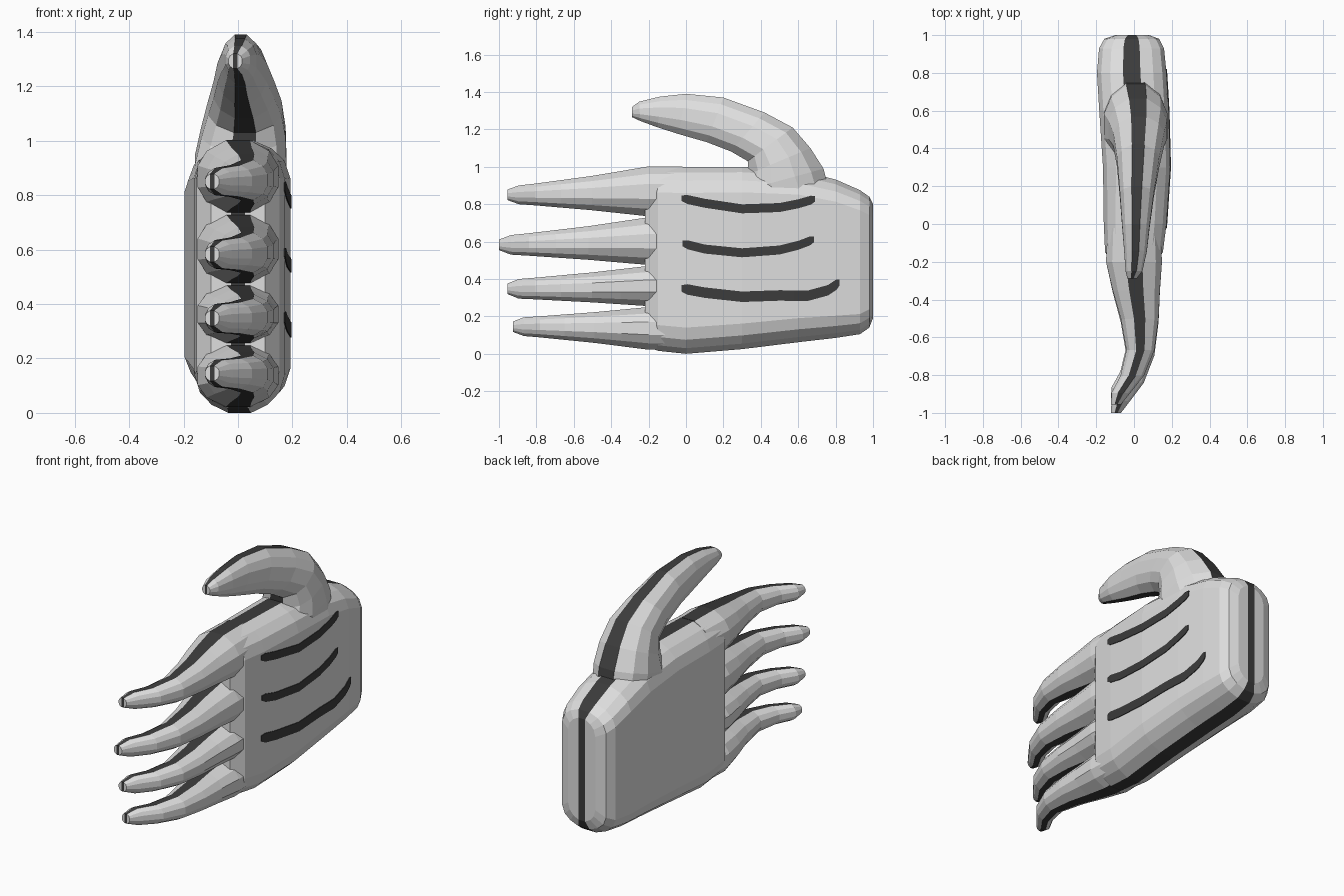
import bpy, bmesh
from mathutils import Vector

if "Cube" in bpy.data.objects:
    bpy.data.objects.remove(bpy.data.objects["Cube"])


def material(name, rgb):
    m = bpy.data.materials.new(name)
    m.diffuse_color = (*rgb, 1)
    m.use_nodes = True
    m.node_tree.nodes["Principled BSDF"].inputs["Base Color"].default_value = m.diffuse_color
    return m


WHITE = material("glove_white", (0.74, 0.74, 0.74))
DARK = material("seam_charcoal", (0.045, 0.045, 0.045))

# Half cross-sections: (fraction across thickness, fraction of edge height)
FLAT = [(-1, .72), (-.88, .85), (-.62, .94), (-.25, 1), (.25, 1), (.62, .94), (.88, .85), (1, .72)]
ROUND = [(-1, .3), (-.78, .7), (-.3, 1), (.3, 1), (.78, .7), (1, .3)]


def finish(name, bm, mats):
    bmesh.ops.recalc_face_normals(bm, faces=bm.faces)
    me = bpy.data.meshes.new(name)
    bm.to_mesh(me)
    bm.free()
    for m in mats:
        me.materials.append(m)
    ob = bpy.data.objects.new(name, me)
    bpy.context.collection.objects.link(ob)
    return ob


def loft(name, sections, profile):
    """Skin sections (centre x, half thickness, outer (y, z), inner (y, z));
    the middle column of the edge and caps is the dark seam."""
    bm = bmesh.new()
    n = len(profile)
    mid = n // 2 - 1
    rings = []
    for cx, hx, outer, inner in sections:
        o, i = Vector(outer), Vector(inner)
        c = (o + i) / 2
        ring = []
        for end, cols in ((o, profile), (i, profile[::-1])):
            for u, f in cols:
                p = c + (end - c) * f
                ring.append(bm.verts.new((cx + hx * u, p.x, p.y)))
        rings.append(ring)
    for a, b in zip(rings, rings[1:]):
        for k in range(2 * n):
            j = (k + 1) % (2 * n)
            face = bm.faces.new((a[k], a[j], b[j], b[k]))
            face.material_index = int(k in (mid, n + mid))
    for ring in (rings[0], rings[-1]):
        for k in range(n - 1):
            face = bm.faces.new((ring[k], ring[k + 1], ring[2 * n - 2 - k], ring[2 * n - 1 - k]))
            face.material_index = int(k == mid)
    return finish(name, bm, (WHITE, DARK))


# Palm: (y, centre x, half thickness, bottom z, top z)
PALM = [(1.0, -.01, .09, .19, .80), (.98, -.012, .145, .14, .84), (.93, -.013, .172, .105, .875),
        (.8, -.012, .184, .085, .932), (.6, 0, .184, .062, .98), (.3, .014, .178, .025, 1.0),
        (0, .006, .166, 0, 1.0), (-.15, 0, .153, .016, 1.0), (-.22, 0, .1, .04, .975)]
loft("palm", [(cx, hx, (y, t), (y, b)) for y, cx, hx, b, t in PALM], FLAT)

# Fingers: share one bend and thickness along their length, s = 0 root to 1 tip
BEND = [(-.04, 0, .14, 0), (.0, 0, .148, 0), (.2, .012, .125, .25), (.4, .03, .1, .5), (.62, .034, .074, .72),
        (.8, -.01, .062, .9), (.92, -.07, .05, 1), (1, -.095, .026, 1.15)]


def finger(name, tip_y, root, tip):
    secs = []
    for s, cx, hx, w in BEND:
        y = -.2 + (tip_y + .2) * s
        if s < 0:
            y = -.02
        b = root[0] + (tip[0] - root[0]) * min(w, 1)
        t = root[1] + (tip[1] - root[1]) * min(w, 1)
        if w > 1:
            c = (b + t) / 2
            b, t = c - .028, c + .028
        secs.append((cx, hx, (y, t), (y, b)))
    return loft(name, secs, ROUND)


finger("index_finger", -.955, (.735, 1.002), (.80, .90))
finger("middle_finger", -1.0, (.475, .73), (.53, .635))
finger("ring_finger", -.955, (.255, .47), (.295, .40))
finger("little_finger", -.925, (.022, .25), (.095, .195))

# Thumb: curves up and forward out of the palm
loft("thumb", [
    (-.01, .025, (-.288, 1.32), (-.288, 1.265)),
    (0, .045, (-.25, 1.348), (-.245, 1.245)),
    (.008, .06, (-.14, 1.375), (-.15, 1.21)),
    (.01, .072, (0, 1.39), (-.04, 1.175)),
    (.015, .09, (.2, 1.37), (.11, 1.132)),
    (.022, .112, (.42, 1.29), (.24, 1.082)),
    (.025, .135, (.57, 1.21), (.33, 1.03)),
    (.02, .155, (.665, 1.1), (.335, .96)),
    (.01, .168, (.735, .99), (.3, .87)),
    (.005, .16, (.77, .85), (.35, .76))], ROUND)


def side_x(y):
    """Position of the palm's flat +x side at y."""
    for a, b in zip(PALM, PALM[1:]):
        if b[0] <= y <= a[0]:
            t = (a[0] - y) / (a[0] - b[0])
            return (a[1] + a[2]) * (1 - t) + (b[1] + b[2]) * t


def stripe(name, path, half=.024):
    """Thin plate following the back of the hand, with tapered ends."""
    pts = []
    for (y0, z0), (y1, z1) in zip(path, path[1:]):
        pts += [(y0 + (y1 - y0) * k / 4, z0 + (z1 - z0) * k / 4) for k in range(4)]
    pts.append(path[-1])
    bm = bmesh.new()
    rings = []
    for i, (y, z) in enumerate(pts):
        h = half * (.6 if i in (0, len(pts) - 1) else 1)
        x = side_x(y)
        rings.append([bm.verts.new((x + dx, y, z + dz))
                      for dx, dz in ((-.005, -h), (.004, -h), (.004, h), (-.005, h))])
    for a, b in zip(rings, rings[1:]):
        for k in range(4):
            bm.faces.new((a[k], a[k - 1], b[k - 1], b[k]))
    bm.faces.new(rings[0])
    bm.faces.new(rings[-1])
    return finish(name, bm, (DARK,))


# Three dark stripes on the back of the hand
stripe("upper_stripe", [(-.025, .832), (.1, .805), (.3, .775), (.5, .782), (.6, .802), (.69, .828)])
stripe("middle_stripe", [(-.02, .59), (.1, .56), (.3, .54), (.5, .555), (.6, .58), (.685, .612)])
stripe("lower_stripe", [(-.025, .35), (.1, .327), (.3, .305), (.5, .312), (.65, .31), (.76, .34), (.82, .38)], .028)
